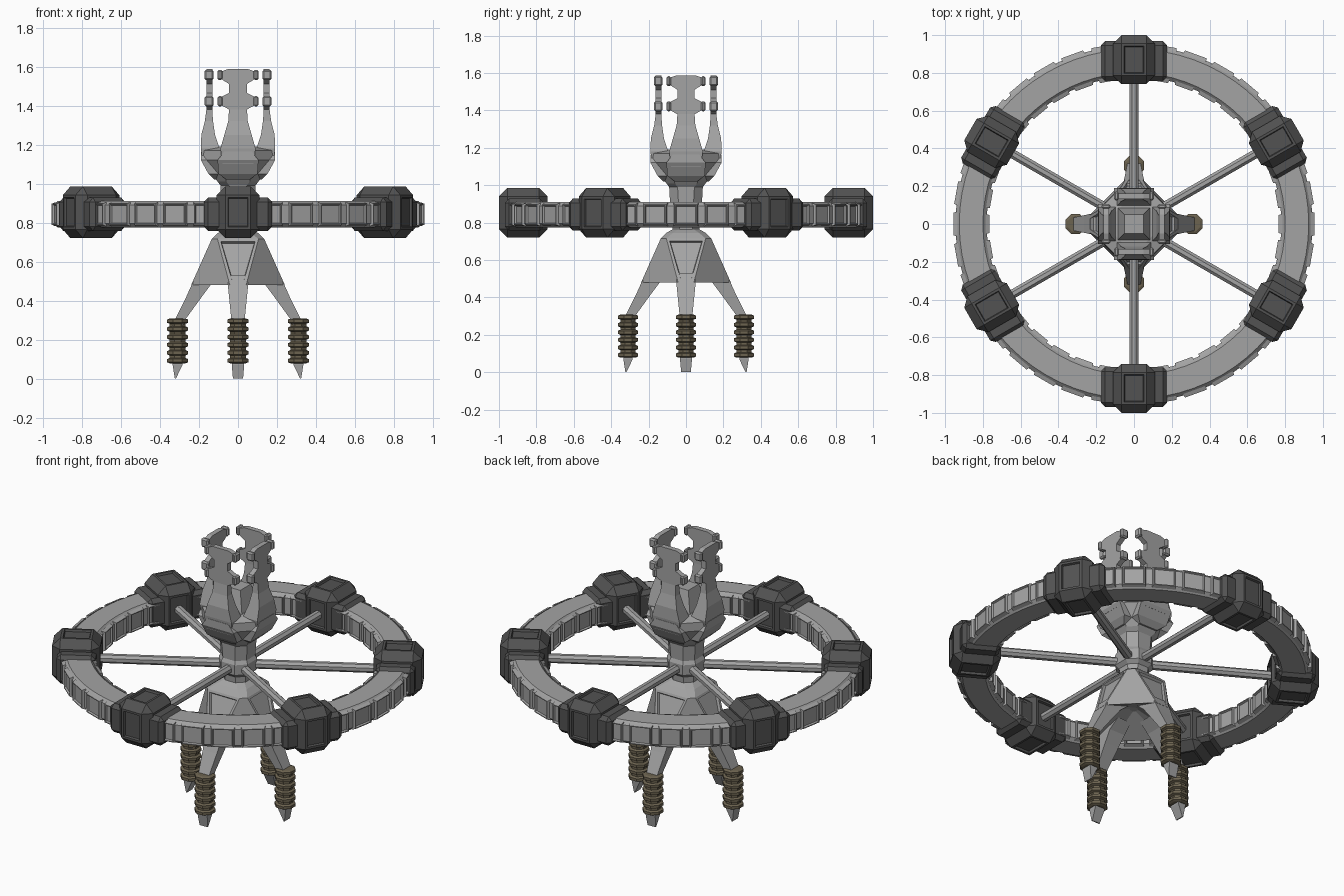
import bpy, bmesh, math
from mathutils import Matrix, Vector

if "Cube" in bpy.data.objects:
    bpy.data.objects.remove(bpy.data.objects["Cube"])


def material(name, rgb):
    m = bpy.data.materials.new(name)
    m.diffuse_color = (*rgb, 1)
    m.use_nodes = True
    m.node_tree.nodes["Principled BSDF"].inputs["Base Color"].default_value = m.diffuse_color
    return m


LIGHT = material("light grey hull", (0.37, 0.37, 0.37))
DARK = material("dark grey pod", (0.085, 0.085, 0.085))
BROWN = material("brown coil", (0.15, 0.125, 0.08))


def finish(bm, name, mat, smooth=None):
    bmesh.ops.recalc_face_normals(bm, faces=bm.faces[:])
    me = bpy.data.meshes.new(name)
    bm.to_mesh(me)
    bm.free()
    me.materials.append(mat)
    ob = bpy.data.objects.new(name, me)
    bpy.context.collection.objects.link(ob)
    if smooth:
        bpy.context.view_layer.objects.active = ob
        ob.select_set(True)
        bpy.ops.object.shade_smooth_by_angle(angle=math.radians(smooth))
        ob.select_set(False)
    return ob


def loft(bm, rings, closed=False):
    """Skin a list of equal-length point rings; cap the ends unless closed."""
    vs = [[bm.verts.new(p) for p in r] for r in rings]
    n = len(vs[0])
    pairs = list(zip(vs, vs[1:])) + ([(vs[-1], vs[0])] if closed else [])
    faces = [bm.faces.new((a[i], a[(i + 1) % n], b[(i + 1) % n], b[i]))
             for a, b in pairs for i in range(n)]
    if not closed:
        bm.faces.new(vs[0])
        bm.faces.new(vs[-1])
    return faces


def octagon(z, d, w):
    return [(d, -w, z), (d, w, z), (w, d, z), (-w, d, z),
            (-d, w, z), (-d, -w, z), (-w, -d, z), (w, -d, z)]


def strut(z, r0, r1, w):
    return [(r0, -w, z), (r1, -w, z), (r1, w, z), (r0, w, z)]


def box(bm, lo, hi, bevel=0):
    """Box between two corners, with optional chamfer; returns nothing."""
    lo, hi = Vector(lo), Vector(hi)
    mat = Matrix.Translation((lo + hi) / 2) @ Matrix.Diagonal((*(hi - lo), 1))
    vs = bmesh.ops.create_cube(bm, size=1, matrix=mat)["verts"]
    if bevel:
        es = list({e for v in vs for e in v.link_edges})
        bmesh.ops.bevel(bm, geom=es, offset=bevel, segments=1, affect='EDGES')


def recess(bm, faces, width, depth):
    bmesh.ops.recalc_face_normals(bm, faces=bm.faces[:])
    bmesh.ops.inset_individual(bm, faces=faces, thickness=width, depth=0)
    bmesh.ops.inset_individual(bm, faces=faces, thickness=0.006, depth=-depth)


def copies(ob, count, start=0):
    """Turn an object around z and add linked copies."""
    base = ob.name
    for k in range(count):
        o = ob if k == 0 else ob.copy()
        if k:
            bpy.context.collection.objects.link(o)
        o.name = f"{base}_{k + 1}"
        o.rotation_euler.z = math.radians(start + k * 360 / count)


# main ring
prof = [(0.78, 0.795), (0.80, 0.775), (0.925, 0.775), (0.945, 0.795),
        (0.945, 0.89), (0.925, 0.91), (0.80, 0.91), (0.78, 0.89)]
bm = bmesh.new()
loft(bm, [[(r * math.cos(a), r * math.sin(a), z) for r, z in prof]
          for a in (math.tau * i / 72 for i in range(72))], closed=True)
finish(bm, "main_ring", LIGHT, 30)

# recessed panels on the outer and inner side of the ring
bm = bmesh.new()
for side, r, half in ((1, 0.935, 0.066), (-1, 0.787, 0.054)):
    a, b = r, r + side * 0.021
    fs = loft(bm, [[(q, -h, 0.8425 - v), (q, h, 0.8425 - v), (q, h, 0.8425 + v), (q, -h, 0.8425 + v)]
                   for q, h, v in ((a, half, 0.062), (b, half - 0.006, 0.054))])
bm.faces.ensure_lookup_table()
recess(bm, [f for f in bm.faces if f.calc_center_median().x > 0.955 or f.calc_center_median().x < 0.767],
       0.007, 0.01)
copies(finish(bm, "ring_panel", LIGHT), 36)

# pods: chamfered body with recessed faces, and a collar around the ring
bm = bmesh.new()
box(bm, (0.74, -0.11, 0.72), (1.0, 0.11, 0.985), 0.045)
bm.normal_update()
main = [f for f in bm.faces if max(abs(c) for c in f.normal) > 0.99 and abs(f.normal.y) < 0.5]
recess(bm, main, 0.018, 0.012)
box(bm, (0.758, -0.175, 0.757), (0.968, 0.175, 0.928), 0.022)
copies(finish(bm, "pod", DARK), 6, 30)

# spokes
bm = bmesh.new()
loft(bm, [[(x, 0.026 * math.cos(a), 0.845 + 0.026 * math.sin(a))
           for a in (math.tau * (i + 0.5) / 8 for i in range(8))] for x in (0.04, 0.78)])
copies(finish(bm, "spoke", LIGHT), 6, 30)

# hub and faceted head
bm = bmesh.new()
loft(bm, [octagon(*s) for s in ((0.74, 0.07, 0.035), (0.80, 0.075, 0.035), (0.82, 0.095, 0.045),
                                (0.88, 0.095, 0.045), (0.90, 0.085, 0.04), (0.99, 0.09, 0.045),
                                (1.01, 0.105, 0.06), (1.12, 0.185, 0.08), (1.17, 0.187, 0.075),
                                (1.19, 0.10, 0.06))])
finish(bm, "hub_and_head", LIGHT)

# sloped plates on the lower head
bm = bmesh.new()
loft(bm, [strut(*s) for s in ((1.02, 0.09, 0.122, 0.06), (1.05, 0.1, 0.152, 0.10),
                              (1.12, 0.12, 0.19, 0.105), (1.165, 0.14, 0.19, 0.07))])
copies(finish(bm, "head_plate", LIGHT), 4)

# pointed core between the prongs
bm = bmesh.new()
loft(bm, [[(-w, -w, z), (w, -w, z), (w, w, z), (-w, w, z)]
          for z, w in ((1.15, 0.095), (1.2, 0.082), (1.31, 0.05))])
finish(bm, "head_core", LIGHT)

# four prongs with two crossbars each
bm = bmesh.new()
loft(bm, [strut(*s) for s in ((1.10, 0.06, 0.18, 0.08), (1.18, 0.095, 0.19, 0.09),
                              (1.25, 0.118, 0.188, 0.07), (1.32, 0.128, 0.17, 0.05),
                              (1.38, 0.132, 0.162, 0.046), (1.40, 0.132, 0.162, 0.085),
                              (1.445, 0.132, 0.162, 0.085), (1.465, 0.132, 0.162, 0.045),
                              (1.51, 0.132, 0.162, 0.045), (1.535, 0.132, 0.162, 0.085),
                              (1.575, 0.132, 0.162, 0.085), (1.587, 0.132, 0.162, 0.05))])
for z in (1.395, 1.53):
    for s in (-1, 1):
        y0, y1 = sorted((s * 0.08, s * 0.105))
        box(bm, (0.125, y0, z), (0.172, y1, z + 0.053), 0.008)
copies(finish(bm, "prong", LIGHT), 4)

# lower body: flared, with a recessed panel on each of its four sides
bm = bmesh.new()
fs = loft(bm, [octagon(*s) for s in ((0.765, 0.07, 0.04), (0.745, 0.105, 0.07), (0.715, 0.135, 0.105),
                                     (0.48, 0.24, 0.042), (0.56, 0.02, 0.01))])
recess(bm, [fs[16 + i] for i in (0, 2, 4, 6)], 0.022, 0.015)
finish(bm, "lower_body", LIGHT)

# four legs ending in blades
bm = bmesh.new()
loft(bm, [strut(*s) for s in ((0.53, 0.08, 0.215, 0.045), (0.48, 0.14, 0.238, 0.052),
                              (0.42, 0.185, 0.265, 0.046), (0.31, 0.265, 0.32, 0.035),
                              (0.27, 0.285, 0.335, 0.033), (0.07, 0.285, 0.335, 0.032),
                              (0.0, 0.318, 0.324, 0.026))])
copies(finish(bm, "leg", LIGHT), 4)

# ribbed coils on the legs
bm = bmesh.new()
rings = []
for k in range(6):
    z = 0.078 + k * 0.0405
    rings += [(z, 0.044), (z + 0.006, 0.058), (z + 0.022, 0.058), (z + 0.028, 0.044)]
loft(bm, [[(0.31 + r * math.cos(a), r * math.sin(a), z)
           for a in (math.tau * (i + 0.5) / 8 for i in range(8))] for z, r in rings])
copies(finish(bm, "coil", BROWN), 4)
